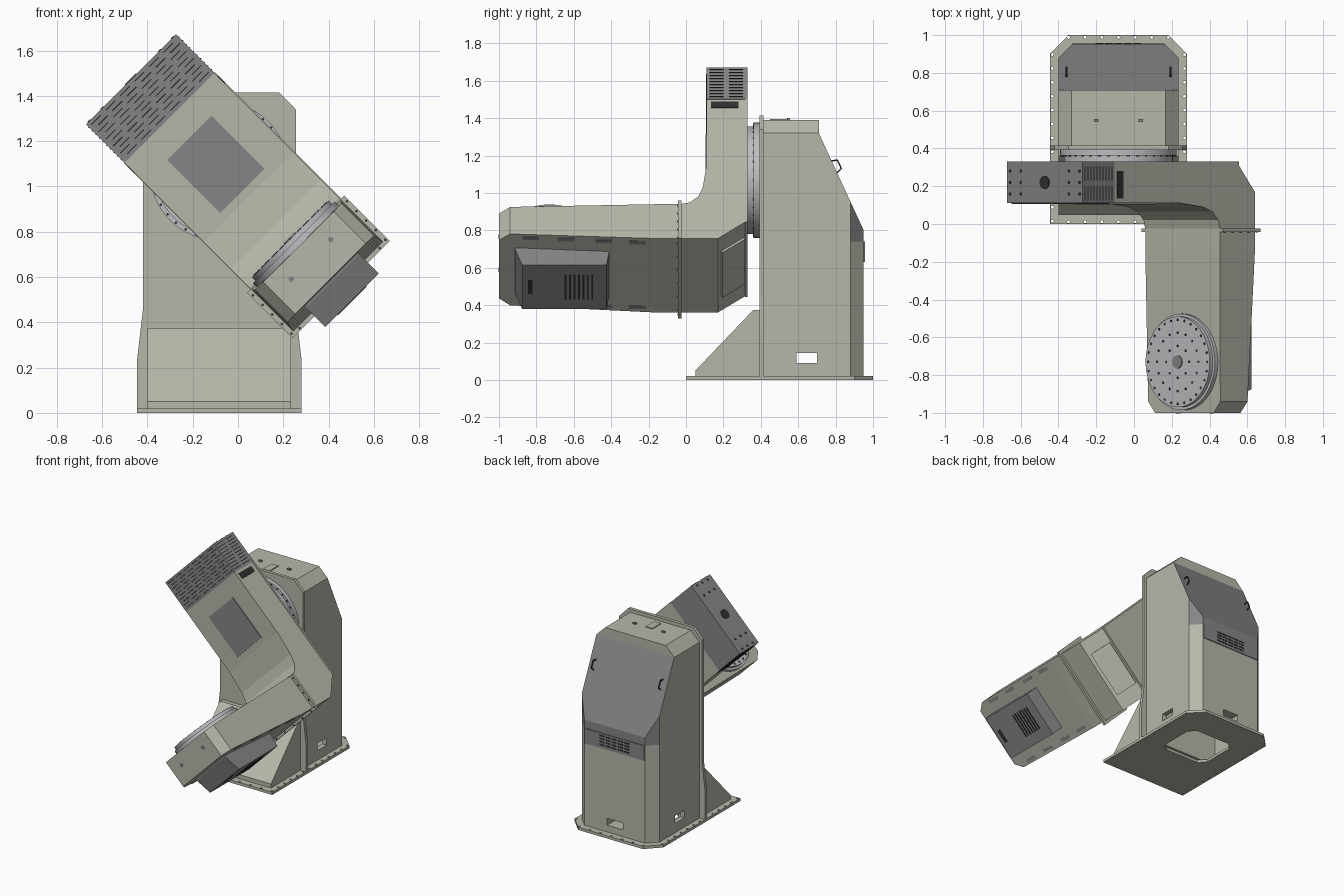
import bpy, bmesh, math
from mathutils import Vector, Matrix

if "Cube" in bpy.data.objects:
    bpy.data.objects.remove(bpy.data.objects["Cube"])


def material(name, rgb):
    m = bpy.data.materials.new(name)
    m.use_nodes = True
    m.diffuse_color = (*rgb, 1)
    m.node_tree.nodes["Principled BSDF"].inputs["Base Color"].default_value = (*rgb, 1)
    return m


OLIVE = material("olive grey paint", (0.47, 0.47, 0.40))
DARK = material("dark grey cover", (0.235, 0.235, 0.235))
STEEL = material("light steel", (0.52, 0.52, 0.54))
BLACK = material("black openings", (0.03, 0.03, 0.03))

PIVOT = (-0.08, 0, 1.08)   # swing axis of the arm
CX = -0.0825               # middle of the column


def finish(name, bm, mats, arm=False, smooth=False):
    """Arm parts use local axes: x along the arm, y depth, z across."""
    bmesh.ops.recalc_face_normals(bm, faces=bm.faces)
    me = bpy.data.meshes.new(name)
    bm.to_mesh(me)
    bm.free()
    for m in mats if isinstance(mats, list) else [mats]:
        me.materials.append(m)
    ob = bpy.data.objects.new(name, me)
    bpy.context.scene.collection.objects.link(ob)
    if arm:
        ob.location = PIVOT
        ob.rotation_euler = (0, math.radians(45), 0)
    if smooth:
        bpy.ops.object.select_all(action='DESELECT')
        ob.select_set(True)
        bpy.context.view_layer.objects.active = ob
        bpy.ops.object.shade_smooth_by_angle(angle=math.radians(35))
    return ob


def add_box(bm, lo, hi):
    lo, hi = Vector(lo), Vector(hi)
    m = Matrix.Translation((lo + hi) / 2) @ Matrix.Diagonal((*(hi - lo), 1))
    bmesh.ops.create_cube(bm, size=1, matrix=m)


def boxes(name, pairs, mat, arm=False):
    bm = bmesh.new()
    for lo, hi in pairs:
        add_box(bm, lo, hi)
    return finish(name, bm, mat, arm)


def add_prism(bm, pts, axis, a, b):
    """Polygon in the two other axes, drawn out along the given axis."""
    def put(p, d):
        q = list(p)
        q.insert(axis, d)
        return bm.verts.new(q)
    f = bm.faces.new([put(p, a) for p in pts])
    ext = bmesh.ops.extrude_face_region(bm, geom=[f])["geom"]
    step = Vector([b - a if i == axis else 0 for i in range(3)])
    bmesh.ops.translate(bm, vec=step, verts=[v for v in ext if isinstance(v, bmesh.types.BMVert)])


def prism(name, pts, axis, a, b, mat, arm=False):
    bm = bmesh.new()
    add_prism(bm, pts, axis, a, b)
    return finish(name, bm, mat, arm)


def discs(name, centres, axis, r, depth, mat, arm=False, seg=12):
    rot = [Matrix.Rotation(math.pi / 2, 4, 'Y'), Matrix.Rotation(math.pi / 2, 4, 'X'), Matrix()][axis]
    bm = bmesh.new()
    for c in centres:
        bmesh.ops.create_cone(bm, cap_ends=True, segments=seg, radius1=r, radius2=r,
                              depth=depth, matrix=Matrix.Translation(c) @ rot)
    return finish(name, bm, mat, arm, smooth=seg > 20)


def cut(ob, cutter):
    mod = ob.modifiers.new("cut", 'BOOLEAN')
    mod.operation, mod.solver, mod.object = 'DIFFERENCE', 'EXACT', cutter
    dg = bpy.context.evaluated_depsgraph_get()
    me = bpy.data.meshes.new_from_object(ob.evaluated_get(dg))
    ob.modifiers.clear()
    ob.data = me
    bpy.data.objects.remove(cutter)


def ring(n, r):
    return [(r * math.cos(2 * math.pi * i / n), r * math.sin(2 * math.pi * i / n)) for i in range(n)]


def mirrored(pts):
    """Closed outline from its +x half, mirrored about the column middle."""
    return [(CX + x, q) for x, q in pts] + [(CX - x, q) for x, q in reversed(pts)]


# Base plate with opening and bolt holes
base = prism("base_plate", mirrored([(0.3625, 0), (0.3625, 0.9), (0.265, 1.0)]), 2, 0, 0.02, OLIVE)
opening = mirrored([(0.14, 0.42), (0.19, 0.47), (0.19, 0.71), (0.14, 0.76)])
cut(base, prism("opening_cutter", opening, 2, -0.1, 0.1, OLIVE))
holes = [(CX + s * 0.35, 0.015 + 0.0735 * i, 0.01) for s in (-1, 1) for i in range(13)]
holes += [(CX + 0.088 * i, y, 0.01) for y in (0.012, 0.988) for i in range(-3, 4) if y < 0.5 or abs(i) < 4]
cut(base, discs("hole_cutter", holes, 2, 0.008, 0.1, OLIVE, seg=8))

# Column housing: side profile, chamfered, with the rear cover as coloured faces
bm = bmesh.new()
side = [(0.4, 0.02), (0.95, 0.02), (0.95, 0.8), (0.71, 1.32), (0.71, 1.39), (0.4, 1.39)]
add_prism(bm, side, 0, CX - 0.318, CX + 0.318)
bmesh.ops.recalc_face_normals(bm, faces=bm.faces)


def slice_off(co, no, clear=True):
    bmesh.ops.bisect_plane(bm, geom=bm.verts[:] + bm.edges[:] + bm.faces[:],
                           plane_co=co, plane_no=no, clear_outer=clear)
    if clear:
        bmesh.ops.holes_fill(bm, edges=[e for e in bm.edges if e.is_boundary], sides=0)


for s in (-1, 1):
    slice_off((CX + s * 0.318, 0.88, 0), (s * 0.07, 0.07, 0))
    slice_off((CX + s * 0.318, 0, 1.32), (s * 0.07, 0, 0.07))
slice_off((0, 0, 0.74), (0, 0, 1), clear=False)
bmesh.ops.recalc_face_normals(bm, faces=bm.faces)
for f in bm.faces:
    z = f.calc_center_median().z
    if f.normal.y > 0.2 and 0.74 < z < 1.33:
        f.material_index = 1
column = finish("column_housing", bm, [OLIVE, DARK])
cut(column, boxes("cavity_cutter", [((-0.37, 0.44, -0.1), (0.2, 0.86, 0.9))], OLIVE))
cut(column, boxes("side_slot_cutter", [((-0.6, 0.59, 0.09), (0.5, 0.7, 0.145))], OLIVE))
cut(column, boxes("rear_slot_cutter", [((-0.15, 0.8, 0.07), (-0.02, 1.1, 0.12))], OLIVE))

# Column front flange and sloped foot
flange = [(0.3625, 0.02), (0.3625, 0.24), (0.338, 0.45), (0.338, 1.34), (0.265, 1.415)]
prism("column_front_flange", mirrored(flange), 1, 0.392, 0.415, OLIVE)
foot = [(0.05, 0.02), (0.05, 0.05), (0.36, 0.375), (0.4, 0.375), (0.4, 0.02)]
prism("sloped_foot", foot, 0, CX - 0.3175, CX + 0.3175, OLIVE)

# Rear vent, handles and roof fittings
boxes("rear_vent_panel", [((CX - 0.245, 0.945, 0.63), (CX + 0.245, 0.956, 0.74))], DARK)
boxes("rear_vent_slots", [((CX - 0.12 + 0.05 * i, 0.95, 0.65 + 0.022 * j), (CX - 0.08 + 0.05 * i, 0.958, 0.66 + 0.022 * j))
                          for i in range(5) for j in range(4)], BLACK)
boxes("roof_hatch", [((-0.11, 0.45, 1.385), (-0.055, 0.55, 1.396))], OLIVE)
boxes("roof_eyelets", [((x - 0.012, 0.54, 1.385), (x + 0.012, 0.555, 1.4)) for x in (-0.2, 0.035)], DARK)
along, out = Vector((0, 0.42, -0.91)), Vector((0, 0.91, 0.42))
for s, label in ((-1, "right"), (1, "left")):
    mid = Vector((CX + s * 0.275, 0.793, 1.14))
    cu = bpy.data.curves.new("handle_" + label, 'CURVE')
    cu.dimensions, cu.bevel_depth, cu.bevel_resolution = '3D', 0.005, 1
    sp = cu.splines.new('POLY')
    sp.points.add(3)
    for p, (a, o) in zip(sp.points, ((-0.035, 0), (-0.025, 0.03), (0.025, 0.03), (0.035, 0))):
        p.co = (*(mid + along * a + out * o), 1)
    cu.materials.append(BLACK)
    bpy.context.scene.collection.objects.link(bpy.data.objects.new("handle_" + label, cu))

# Shoulder turntable
for name, r, y0, y1 in (("turntable_outer", 0.308, 0.362, 0.395), ("turntable_inner", 0.288, 0.325, 0.365)):
    discs(name, [(CX, (y0 + y1) / 2, 1.068)], 1, r, y1 - y0, STEEL, seg=64)
discs("turntable_bolts", [(CX + a, 0.361, 1.068 + b) for a, b in ring(36, 0.298)], 1, 0.006, 0.006, BLACK, seg=8)

# Upper arm and elbow
elbow = [(-0.315, 0.32), (0.61, 0.32), (0.738, 0.17), (0.738, -0.03), (0.478, -0.03),
         (0.465, 0.02), (0.42, 0.065), (0.35, 0.09), (0.18, 0.11), (-0.315, 0.11)]
prism("upper_arm", elbow, 2, -0.28, 0.28, OLIVE, arm=True)
boxes("arm_back_plate", [((-0.315, 0.315, -0.284), (0.615, 0.33, 0.284))], OLIVE, arm=True)
access = [(0.62, 0.308), (0.632, 0.316), (0.734, 0.196), (0.722, 0.188)]
prism("elbow_access_panel", access, 2, -0.17, 0.17, OLIVE, arm=True)
boxes("arm_front_panel", [((-0.19, 0.104, -0.138), (0.14, 0.112, 0.138))], DARK, arm=True)
boxes("arm_side_slots", [((-0.295, 0.135, s * 0.28 - 0.003), (-0.25, 0.28, s * 0.28 + 0.003)) for s in (-1, 1)],
      BLACK, arm=True)

# Vented end housing
boxes("end_housing", [((-0.555, 0.11, -0.281), (-0.315, 0.33, 0.281))], DARK, arm=True)
slots = []
for i in range(10):
    u = -0.54 + 0.0225 * i
    for j in range(6):
        v = -0.265 + 0.09 * j + 0.02 * (i % 2)
        slots.append(((u, 0.107, v), (u + 0.005, 0.112, v + 0.06)))
    for s in (-1, 1):
        for y in (0.125, 0.23):
            slots.append(((u, y, s * 0.281 - 0.003), (u + 0.005, y + 0.075, s * 0.281 + 0.003)))
boxes("end_housing_slots", slots, BLACK, arm=True)
discs("end_port", [(-0.555, 0.22, 0)], 0, 0.035, 0.008, BLACK, arm=True, seg=24)
discs("end_bolts", [(-0.555, y, s * v) for y in (0.16, 0.22, 0.28) for s in (-1, 1) for v in (0.18, 0.26)],
      0, 0.008, 0.006, BLACK, arm=True, seg=8)

# Wrist flange with bolts
boxes("forearm_flange", [((0.474, -0.042, -0.304), (0.757, -0.024, 0.304))], OLIVE, arm=True)
discs("forearm_flange_bolts", [(0.5 + 0.06 * i, -0.042, s * 0.293) for i in range(5) for s in (-1, 1)]
      + [(0.748, -0.042, -0.25 + 0.1 * i) for i in range(6)], 1, 0.006, 0.006, BLACK, arm=True, seg=8)

# Forearm lofted through cross-sections: depth, inner, outer, half width
bm = bmesh.new()
loops = []
for y, u0, u1, h in ((-0.03, 0.478, 0.738, 0.28), (-0.15, 0.478, 0.738, 0.28),
                     (-0.94, 0.489, 0.693, 0.27), (-1.0, 0.49, 0.69, 0.22)):
    loops.append([bm.verts.new(p) for p in ((u0, y, -h), (u1, y, -h), (u1, y, h), (u0, y, h))])
for a, b in zip(loops, loops[1:]):
    for i in range(4):
        bm.faces.new((a[i], a[i - 1], b[i - 1], b[i]))
bm.faces.new(loops[0])
bm.faces.new(loops[-1])
finish("forearm", bm, OLIVE, arm=True)
discs("forearm_end_bolts", [(0.569, -1.0, s * 0.124) for s in (-1, 1)], 1, 0.012, 0.006, DARK, arm=True)


def outer(y):
    return 0.738 + (y + 0.15) * 0.057


boxes("forearm_edge_slots", [((outer(y) - 0.006, y - 0.045, s * 0.245 - 0.012), (outer(y) + 0.003, y + 0.045, s * 0.245 + 0.012))
                             for y in (-0.83, -0.64, -0.44, -0.26) for s in (-1, 1)], DARK, arm=True)

# Tool faceplate
for name, r, u0, u1 in (("faceplate_rim", 0.255, 0.463, 0.492), ("faceplate", 0.24, 0.44, 0.465)):
    discs(name, [((u0 + u1) / 2, -0.73, 0)], 0, r, u1 - u0, STEEL, arm=True, seg=64)
dots = ring(28, 0.222) + ring(16, 0.155) + ring(8, 0.085)
discs("faceplate_holes", [(0.44, -0.73 + a, b) for a, b in dots], 0, 0.007, 0.004, BLACK, arm=True, seg=8)
discs("faceplate_hub", [(0.44, -0.73, 0)], 0, 0.035, 0.01, DARK, arm=True, seg=24)

# Motor cover with vents
motor = [(0.68, -0.915), (0.705, -0.915), (0.825, -0.875), (0.825, -0.425), (0.72, -0.41), (0.68, -0.41)]
prism("motor_cover", motor, 2, -0.167, 0.167, DARK, arm=True)
boxes("motor_vents", [((0.82, -0.65 + 0.024 * i, -0.09), (0.828, -0.64 + 0.024 * i, 0.09)) for i in range(7)]
      + [((0.82, -0.845, -0.05), (0.828, -0.82, 0.05))], BLACK, arm=True)
